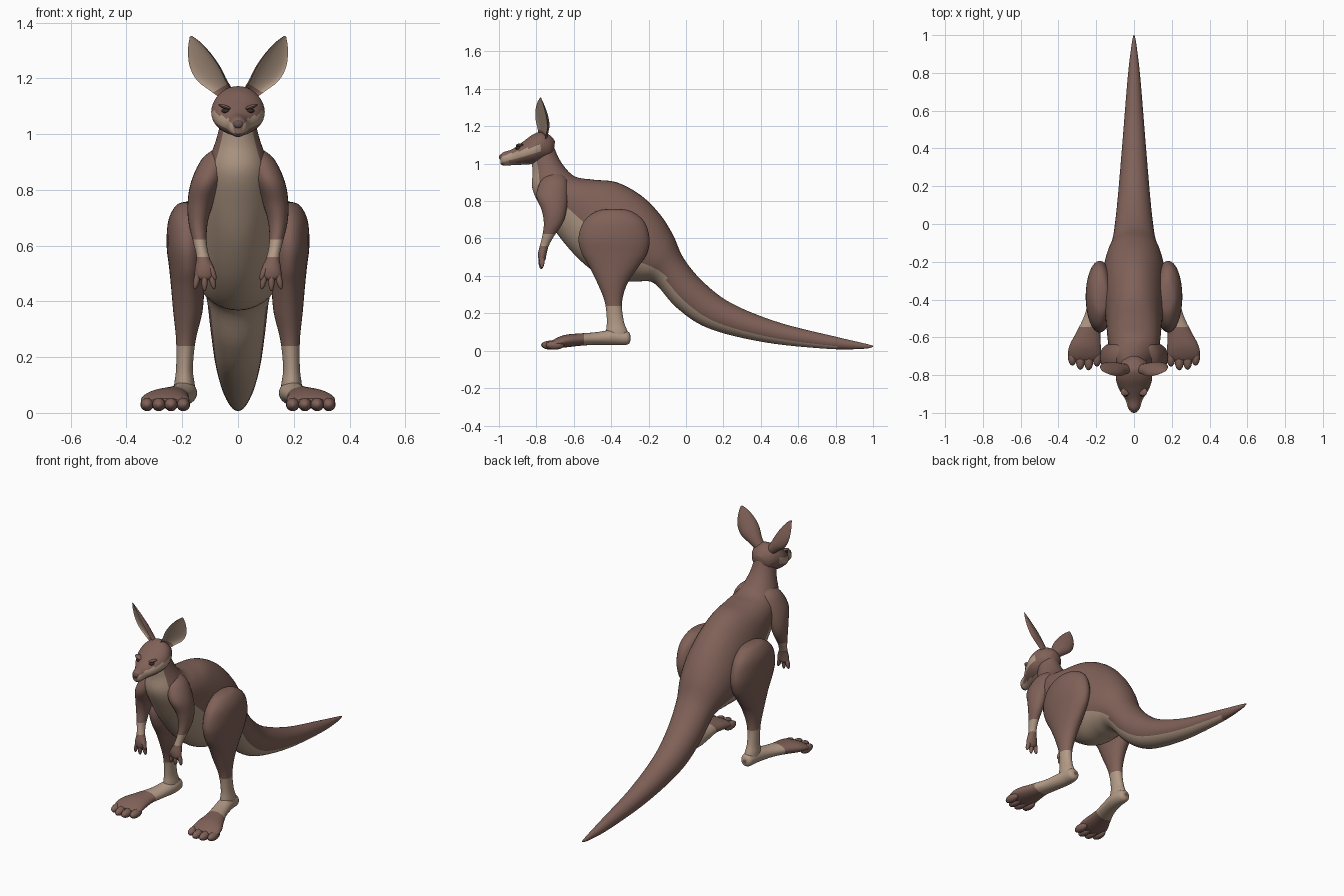
import bpy, bmesh, math
from mathutils import Vector, Matrix


def material(name, rgb):
    m = bpy.data.materials.new(name)
    m.diffuse_color = (*rgb, 1)
    return m


MATS = [material("brown_fur", (0.215, 0.12, 0.097)),
        material("tan_fur", (0.45, 0.325, 0.24)),
        material("dark_eye", (0.045, 0.027, 0.025)),
        material("nose_grey", (0.13, 0.08, 0.075))]
BROWN, TAN, DARK, NOSE = range(4)


def finish(name, bm, mirror):
    bmesh.ops.recalc_face_normals(bm, faces=bm.faces[:])
    me = bpy.data.meshes.new(name)
    bm.to_mesh(me)
    bm.free()
    for m in MATS:
        me.materials.append(m)
    ob = bpy.data.objects.new(name, me)
    bpy.context.collection.objects.link(ob)
    bpy.ops.object.select_all(action='DESELECT')
    ob.select_set(True)
    bpy.context.view_layer.objects.active = ob
    bpy.ops.object.shade_smooth_by_angle(angle=math.radians(50))
    if mirror:
        ob.modifiers.new("mirror", 'MIRROR').use_mirror_merge = False
    return ob


def smooth_path(keys, steps):
    """Catmull-Rom interpolation of equal-length tuples."""
    out = []
    for i in range(len(keys) - 1):
        a, b, c, d = (keys[max(0, min(len(keys) - 1, i + k))] for k in (-1, 0, 1, 2))
        for j in range(steps):
            t = j / steps
            out.append([0.5 * (2 * q + (r - p) * t + (2 * p - 5 * q + 4 * r - s) * t * t
                               + (3 * q - p - 3 * r + s) * t ** 3)
                        for p, q, r, s in zip(a, b, c, d)])
    return out + [list(keys[-1])]


def loft(name, rings, rule=None, mirror=False, n=32, steps=5, cup=1.0):
    """Skin oval rings, each given as centre, side axis and up axis."""
    bm = bmesh.new()
    loops = []
    for r in smooth_path(rings, steps):
        c, u, v = Vector(r[:3]), Vector(r[3:6]), Vector(r[6:9])
        row = []
        for k in range(n):
            a = 2 * math.pi * k / n
            s = math.sin(a)
            row.append(bm.verts.new(c + u * math.cos(a) + v * (s if s < 0 else s * cup)))
        loops.append(row)
    total = len(loops) - 1
    for i in range(total):
        for k in range(n):
            q = (k + 1) % n
            f = bm.faces.new((loops[i][k], loops[i][q], loops[i + 1][q], loops[i + 1][k]))
            if rule:
                up = math.sin(2 * math.pi * (k + 0.5) / n)
                f.material_index = rule(f.calc_center_median(), up, i / total)
    bm.faces.new(loops[0])
    bm.faces.new(loops[-1])
    return finish(name, bm, mirror)


def profile_rings(rows):
    """Rows: back y, back z, belly y, belly z, half width."""
    return [(0, (a + c) / 2, (b + d) / 2, w, 0, 0, 0, (a - c) / 2, (b - d) / 2)
            for a, b, c, d, w in rows]


def upright(rows):
    return [(x, y, z, rx, 0, 0, 0, ry, 0) for x, y, z, rx, ry in rows]


def forward(rows):
    return [(x, y, z, rx, 0, 0, 0, 0, rz) for x, y, z, rx, rz in rows]


def blobs(name, items, mat, mirror=True):
    """Ellipsoids: centre, radii, tilt about y."""
    bm = bmesh.new()
    for c, r, tilt in items:
        m = Matrix.Translation(c) @ Matrix.Rotation(tilt, 4, 'Y') @ Matrix.Diagonal((*r, 1))
        bmesh.ops.create_uvsphere(bm, u_segments=16, v_segments=10, radius=1, matrix=m)
    for f in bm.faces:
        f.material_index = mat
    return finish(name, bm, mirror)


# Neck, torso and tail as one flowing form
def body_rule(c, up, t):
    if c.y > 0.8:
        return BROWN
    limit = -0.62 if c.z > 0.78 else (-0.25 if c.y < -0.1 else -0.42)
    return TAN if up < limit else BROWN


loft("body_and_tail", profile_rings([
    (-0.72, 1.13, -0.83, 1.04, 0.055), (-0.675, 1.02, -0.82, 0.96, 0.075),
    (-0.60, 0.935, -0.82, 0.86, 0.108), (-0.50, 0.915, -0.76, 0.74, 0.135),
    (-0.37, 0.90, -0.67, 0.60, 0.148), (-0.24, 0.83, -0.54, 0.46, 0.162),
    (-0.14, 0.73, -0.40, 0.375, 0.165), (-0.07, 0.62, -0.27, 0.37, 0.145),
    (-0.01, 0.49, -0.17, 0.36, 0.115), (0.10, 0.36, -0.05, 0.23, 0.098),
    (0.25, 0.25, 0.12, 0.12, 0.082), (0.50, 0.15, 0.42, 0.045, 0.059),
    (0.80, 0.075, 0.76, 0.010, 0.033), (0.95, 0.04, 0.945, 0.010, 0.013),
    (1.0, 0.027, 1.0, 0.020, 0.003)]), body_rule, n=40, steps=6)


# Head with pale cheek stripe and jaw
def head_rule(c, up, t):
    stripe = abs(c.z - (1.033 + 0.3 * (c.y + 0.95))) < 0.018 and c.y < -0.775
    jaw = c.z < 1.005 and c.y > -0.97
    return TAN if stripe or jaw else BROWN


loft("head", profile_rings([
    (-0.70, 1.12, -0.71, 1.05, 0.03), (-0.725, 1.15, -0.725, 1.03, 0.062),
    (-0.77, 1.172, -0.76, 1.015, 0.085), (-0.82, 1.155, -0.81, 1.0, 0.096),
    (-0.875, 1.115, -0.87, 0.995, 0.080), (-0.93, 1.077, -0.93, 0.992, 0.046),
    (-0.975, 1.062, -0.975, 0.99, 0.031), (-0.992, 1.048, -0.992, 1.0, 0.016)]),
    head_rule, n=40, steps=8)
blobs("nose", [((0, -0.985, 1.035), (0.02, 0.015, 0.016), 0)], NOSE, mirror=False)
blobs("eyes", [((0.044, -0.897, 1.083), (0.015, 0.016, 0.008), 0)], DARK)
blobs("brows", [((0.046, -0.888, 1.097), (0.026, 0.022, 0.007), -0.35)], BROWN)

# Cupped ears, opening forward and outward
axis = Vector((0.53, -0.03, 0.85)).normalized()
opening = Vector((0.62, -0.78, 0))
opening = (opening - axis * opening.dot(axis)).normalized()
across = axis.cross(opening)
ear_rows = []
for t, w, d in ((0, 0.028, 0.026), (0.2, 0.040, 0.034), (0.42, 0.056, 0.036),
                (0.65, 0.052, 0.028), (0.86, 0.030, 0.014), (1, 0.004, 0.003)):
    centre = Vector((0.035, -0.77, 1.135)) + axis * 0.255 * t + Vector((0.016, 0, -0.01)) * math.sin(math.pi * t)
    ear_rows.append((*centre, *(across * w), *(opening * d)))
loft("ears", ear_rows, lambda c, up, t: TAN if up > 0 and t > 0.15 else BROWN,
     mirror=True, n=24, cup=-0.45)

# Arms with pale wrists
loft("arms", upright([
    (0.06, -0.70, 0.95, 0.02, 0.03), (0.08, -0.705, 0.91, 0.05, 0.07),
    (0.112, -0.715, 0.83, 0.056, 0.085), (0.135, -0.705, 0.75, 0.046, 0.066),
    (0.143, -0.71, 0.68, 0.034, 0.05), (0.136, -0.738, 0.61, 0.024, 0.031),
    (0.126, -0.758, 0.56, 0.023, 0.024), (0.120, -0.768, 0.52, 0.034, 0.023),
    (0.120, -0.77, 0.49, 0.034, 0.019), (0.120, -0.77, 0.475, 0.012, 0.01)]),
    lambda c, up, t: TAN if 0.56 < c.z < 0.62 else BROWN, mirror=True, n=24)
blobs("fingers", [((0.12 + k * 0.027, -0.77 - 0.004 * (k == 0), 0.474 + 0.006 * abs(k)),
                   (0.0115, 0.014, 0.038), -k * 0.22) for k in (-1, 0, 1)]
      + [((0.092, -0.775, 0.505), (0.011, 0.013, 0.032), 0.35)], BROWN)

# Hind legs: heavy thigh tapering to a pale shin
loft("hind_legs", upright([
    (0.172, -0.385, 0.758, 0.012, 0.03), (0.176, -0.385, 0.745, 0.045, 0.095),
    (0.182, -0.385, 0.69, 0.068, 0.162), (0.182, -0.385, 0.60, 0.074, 0.190),
    (0.180, -0.383, 0.52, 0.067, 0.174), (0.180, -0.385, 0.45, 0.060, 0.132),
    (0.180, -0.393, 0.36, 0.052, 0.080), (0.187, -0.388, 0.26, 0.035, 0.046),
    (0.192, -0.378, 0.16, 0.030, 0.045), (0.192, -0.37, 0.10, 0.037, 0.058),
    (0.192, -0.368, 0.06, 0.036, 0.055)]),
    lambda c, up, t: TAN if c.z < 0.245 else BROWN, mirror=True)

# Long splayed feet
loft("feet", forward([
    (0.190, -0.297, 0.068, 0.012, 0.012), (0.190, -0.312, 0.068, 0.034, 0.035),
    (0.191, -0.38, 0.072, 0.044, 0.042), (0.212, -0.48, 0.065, 0.049, 0.034),
    (0.238, -0.56, 0.060, 0.060, 0.033), (0.258, -0.64, 0.052, 0.082, 0.034),
    (0.262, -0.69, 0.042, 0.086, 0.027), (0.262, -0.72, 0.035, 0.066, 0.016)]),
    lambda c, up, t: TAN if c.y > -0.55 else BROWN, mirror=True)
blobs("toes", [((x, y, 0.030), (0.024, 0.05, 0.024), 0) for x, y in
               ((0.196, -0.705), (0.240, -0.725), (0.284, -0.722), (0.326, -0.70))], BROWN)
